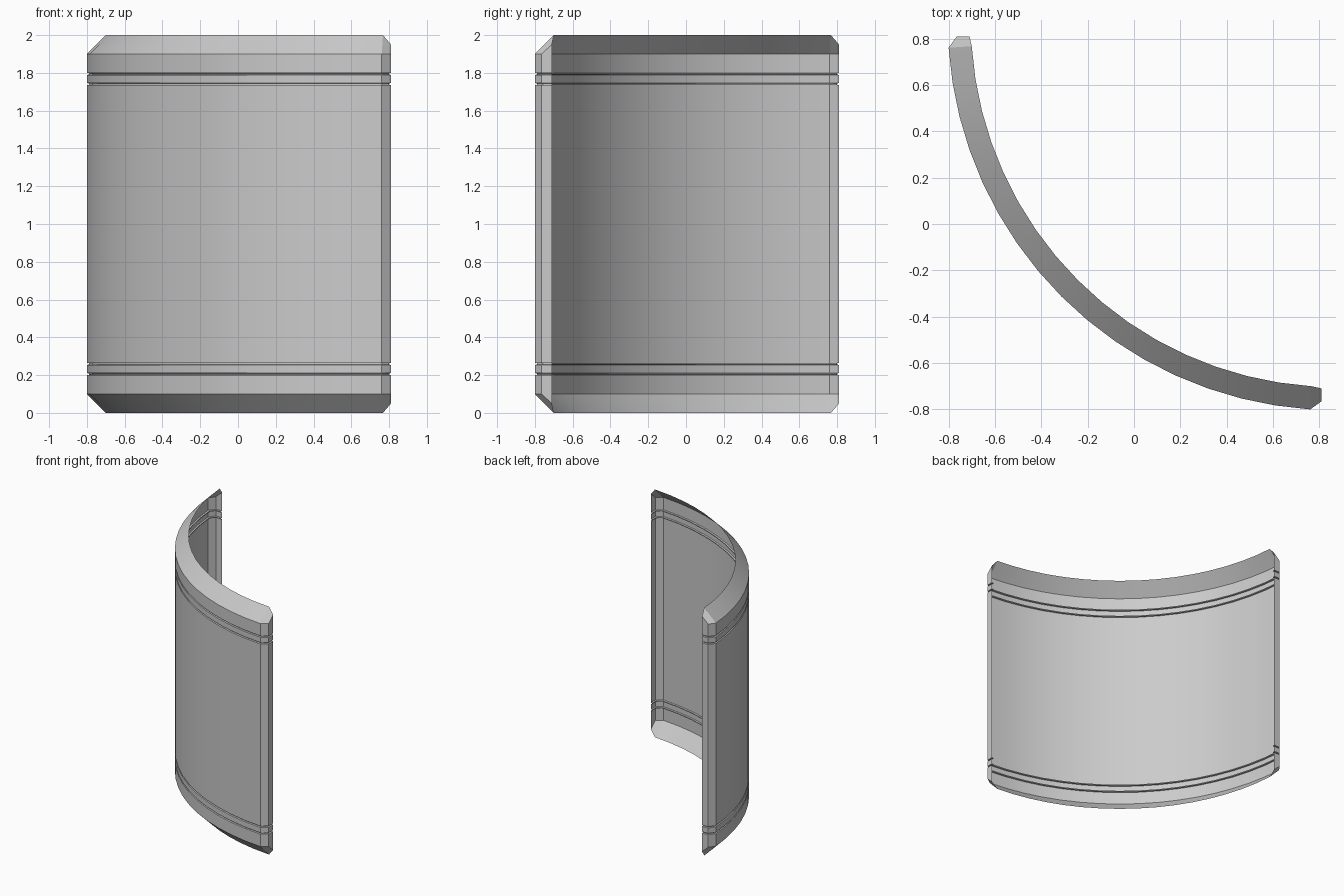
import bpy, bmesh, math

if "Cube" in bpy.data.objects:
    bpy.data.objects.remove(bpy.data.objects["Cube"])

# Plan arc: circle centred on the x = y diagonal
C, R, SEGS = 0.872, 1.676, 16
HALF = math.radians(41.2)
LIP = 0.10
H = 2.0


def groove_pair(z0, z1, d=0.012):
    """Rows (z, inward depth) for a band edged by two narrow grooves."""
    rows = []
    for a in (z0, z1 - 0.011):
        rows += [(a, 0), (a + 0.002, d), (a + 0.009, d), (a + 0.011, 0)]
    return rows


rows = ([(0.1, 0)] + groove_pair(0.20, 0.265)
        + groove_pair(1.735, 1.80) + [(1.9, 0)])


def arc(depth, z):
    pts = []
    for i in range(SEGS + 1):
        t = math.radians(225) + HALF - 2 * HALF * i / SEGS
        pts.append((C + (R - depth) * math.cos(t),
                    C + (R - depth) * math.sin(t), z))
    return pts


def with_ends(start, mid):
    """Add the hooked end edge and its reflection across the diagonal."""
    return start + mid + [(y, x, z) for x, y, z in reversed(start)]


def body_row(z, d):
    hook = [(0.81 - d, -0.71, z), (0.81 - 0.8 * d, -0.765 + 0.6 * d, z)]
    return with_ends(hook, arc(d, z))


def tip_row(z, corner_z):
    corner = (0.81, -0.71, corner_z)
    return with_ends([corner, corner], arc(LIP, z))


# Curved panel: one sheet with all four edges bent inward
grid = [tip_row(0, 0.05)] + [body_row(z, d) for z, d in rows] + [tip_row(H, H - 0.05)]
bm = bmesh.new()
vs = [[bm.verts.new(p) for p in row] for row in grid]
for lo, hi in zip(vs, vs[1:]):
    for i in range(len(lo) - 1):
        bm.faces.new((lo[i], hi[i], hi[i + 1], lo[i + 1]))
bmesh.ops.remove_doubles(bm, verts=bm.verts, dist=0.0005)
me = bpy.data.meshes.new("curved_panel")
bm.to_mesh(me)
bm.free()
ob = bpy.data.objects.new("curved_panel", me)
bpy.context.collection.objects.link(ob)
bpy.context.view_layer.objects.active = ob
ob.select_set(True)
bpy.ops.object.shade_smooth_by_angle(angle=math.radians(20))
